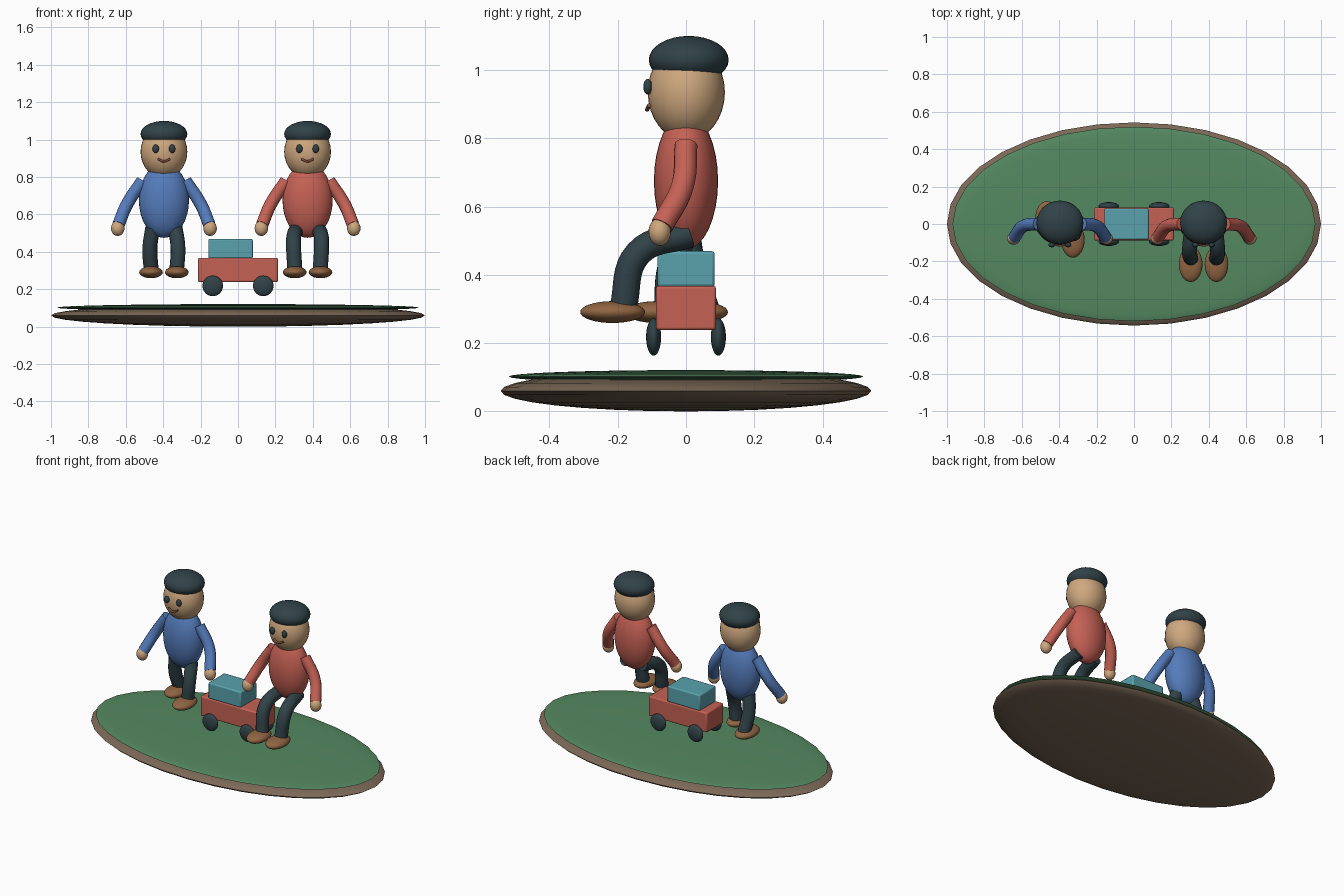
import bpy
from math import radians

if "Cube" in bpy.data.objects:
    bpy.data.objects.remove(bpy.data.objects["Cube"])


def material(name, rgb):
    m = bpy.data.materials.new(name)
    m.diffuse_color = (*rgb, 1)
    m.use_nodes = True
    m.node_tree.nodes["Principled BSDF"].inputs["Base Color"].default_value = m.diffuse_color
    return m


SOIL = material("soil", (0.20, 0.14, 0.095))
GRASS = material("grass", (0.09, 0.25, 0.12))
SKIN = material("skin", (0.62, 0.39, 0.21))
DARK = material("dark", (0.03, 0.055, 0.065))
SHOE = material("shoe_brown", (0.28, 0.13, 0.055))
LIP = material("lip", (0.25, 0.09, 0.05))
BLUE = material("blue", (0.09, 0.20, 0.50))
RED = material("red", (0.56, 0.12, 0.09))
TEAL = material("teal", (0.10, 0.36, 0.42))


def finish(ob, name, mat):
    ob.name = name
    ob.data.materials.clear()
    ob.data.materials.append(mat)
    bpy.ops.object.shade_smooth_by_angle(angle=radians(40))
    return ob


def ball(name, loc, radii, mat, seg=32, rings=16):
    bpy.ops.mesh.primitive_uv_sphere_add(segments=seg, ring_count=rings, location=loc)
    ob = bpy.context.object
    ob.scale = radii
    bpy.ops.object.transform_apply(location=False, rotation=False, scale=True)
    return finish(ob, name, mat)


def block(name, loc, size, mat, bevel=0.008):
    bpy.ops.mesh.primitive_cube_add(size=1, location=loc)
    ob = bpy.context.object
    ob.scale = size
    bpy.ops.object.transform_apply(location=False, rotation=False, scale=True)
    mod = ob.modifiers.new("soft_edges", 'BEVEL')
    mod.width, mod.segments = bevel, 2
    return finish(ob, name, mat)


def tube(name, points, radius, mat):
    cu = bpy.data.curves.new(name, 'CURVE')
    cu.dimensions = '3D'
    cu.bevel_depth, cu.bevel_resolution = radius, 4
    cu.use_fill_caps = True
    cu.resolution_u = 8
    sp = cu.splines.new('BEZIER')
    sp.bezier_points.add(len(points) - 1)
    for bp, p in zip(sp.bezier_points, points):
        bp.co = p
        bp.handle_left_type = bp.handle_right_type = 'AUTO'
    ob = bpy.data.objects.new(name, cu)
    bpy.context.collection.objects.link(ob)
    bpy.ops.object.select_all(action='DESELECT')
    ob.select_set(True)
    bpy.context.view_layer.objects.active = ob
    bpy.ops.object.convert(target='MESH')
    return finish(bpy.context.object, name, mat)


def figure(tag, x, shirt, legs):
    """legs: for left (-x) and right (+x), hip / knee / ankle as (y, z)."""
    ball(tag + "_torso", (x, 0, 0.675), (0.134, 0.094, 0.2), shirt)
    ball(tag + "_head", (x, 0.001, 0.935), (0.125, 0.113, 0.142), SKIN)
    ball(tag + "_hair", (x, 0.008, 1.03), (0.125, 0.117, 0.07), DARK)
    # face
    tube(tag + "_mouth", [(x - 0.033, -0.108, 0.897), (x, -0.114, 0.884),
                          (x + 0.033, -0.108, 0.897)], 0.006, LIP)
    for side, s, leg in (("left", -1, legs[0]), ("right", 1, legs[1])):
        ball(f"{tag}_{side}_eye", (x + s * 0.044, -0.112, 0.951),
             (0.017, 0.013, 0.023), DARK, 16, 10)
        # arm and hand
        tube(f"{tag}_{side}_arm", [(x + s * 0.115, 0, 0.78), (x + s * 0.197, -0.012, 0.655),
                                   (x + s * 0.243, -0.07, 0.545)], 0.034, shirt)
        ball(f"{tag}_{side}_hand", (x + s * 0.247, -0.077, 0.526),
             (0.036, 0.033, 0.041), SKIN, 20, 12)
        # leg and shoe
        offsets = (0.06, 0.075, 0.068)
        tube(f"{tag}_{side}_leg",
             [(x + s * o, y, z) for o, (y, z) in zip(offsets, leg)], 0.04, DARK)
        ball(f"{tag}_{side}_shoe", (x + s * 0.069, leg[-1][0] - 0.03, 0.291),
             (0.063, 0.095, 0.032), SHOE)


# ground island
ball("soil_base", (0, 0, 0.06), (1.0, 0.543, 0.06), SOIL)
ball("grass_top", (0, 0, 0.102), (0.97, 0.52, 0.019), GRASS)

# walking figure and seated figure
figure("walker", -0.396, BLUE, (
    [(0.0, 0.53), (0.02, 0.42), (0.058, 0.3)],
    [(0.0, 0.53), (-0.045, 0.42), (-0.055, 0.3)]))
sitting = [(0.01, 0.52), (-0.14, 0.463), (-0.185, 0.3)]
figure("sitter", 0.372, RED, (sitting, sitting))

# cart with cargo and wheels
block("cart_body", (0, 0, 0.303), (0.426, 0.176, 0.13), RED)
block("cargo_box", (-0.04, 0, 0.417), (0.238, 0.168, 0.105), TEAL)
for sx in (-1, 1):
    for sy in (-1, 1):
        ball(f"wheel_{'front' if sy < 0 else 'back'}_{'left' if sx < 0 else 'right'}",
             (sx * 0.135, sy * 0.095, 0.218), (0.055, 0.022, 0.055), DARK, 24, 12)
